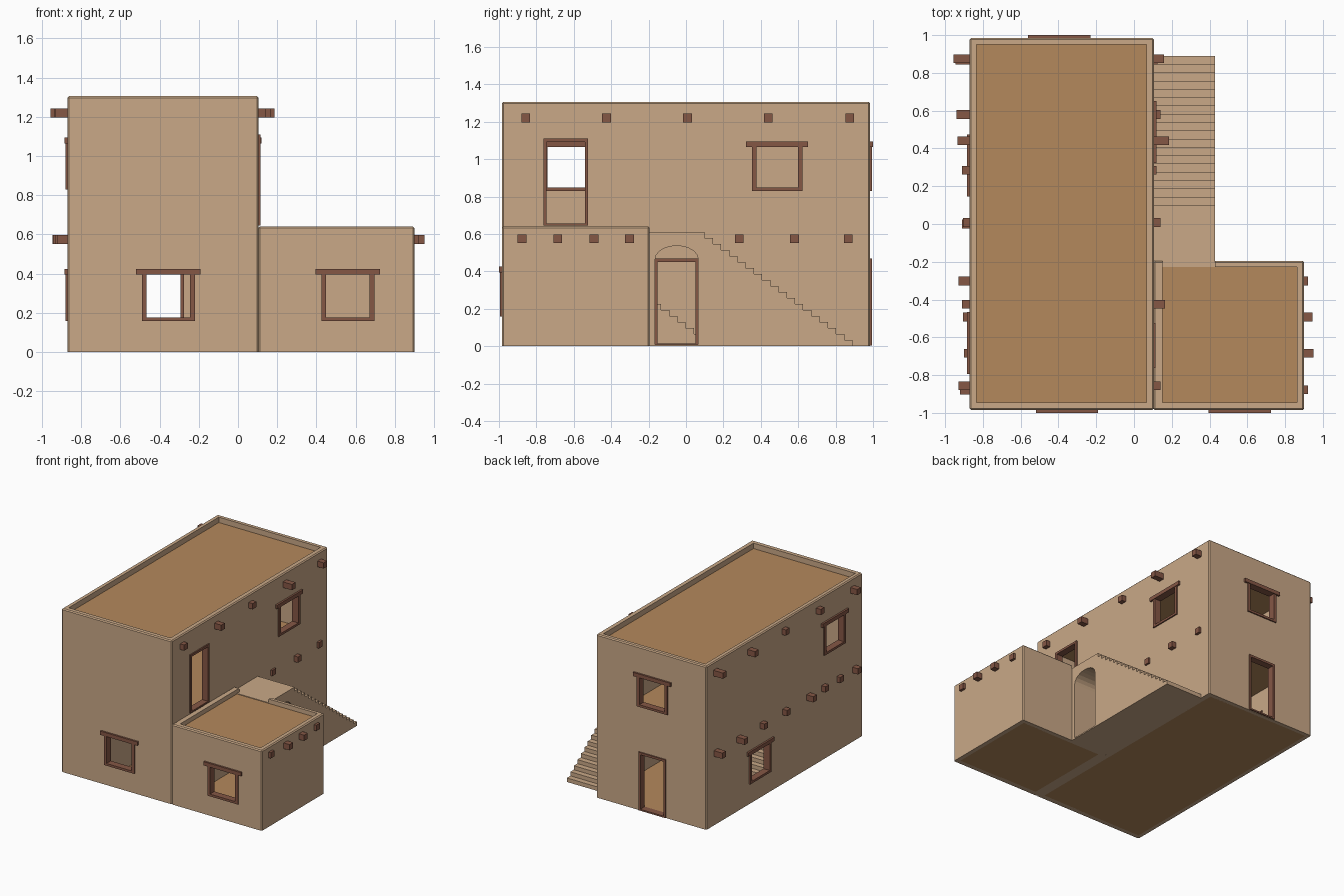
import bpy, bmesh, math

if "Cube" in bpy.data.objects:
    bpy.data.objects.remove(bpy.data.objects["Cube"])


def material(name, rgb):
    m = bpy.data.materials.new(name)
    m.diffuse_color = (*rgb, 1)
    m.use_nodes = True
    m.node_tree.nodes["Principled BSDF"].inputs["Base Color"].default_value = m.diffuse_color
    return m


PLASTER = material("plaster", (0.585, 0.393, 0.243))
EARTH = material("packed_earth", (0.456, 0.246, 0.107))
WOOD = material("wood", (0.235, 0.095, 0.06))


def finish(name, bm, mat):
    bmesh.ops.recalc_face_normals(bm, faces=bm.faces)
    me = bpy.data.meshes.new(name)
    bm.to_mesh(me)
    bm.free()
    ob = bpy.data.objects.new(name, me)
    bpy.context.collection.objects.link(ob)
    if mat:
        me.materials.append(mat)
    return ob


def box(name, lo, hi, mat=None, chamfer=0):
    bm = bmesh.new()
    bmesh.ops.create_cube(bm, size=1)
    for v in bm.verts:
        v.co = [lo[i] if v.co[i] < 0 else hi[i] for i in range(3)]
    if chamfer:
        # leave the ground edges square
        edges = [e for e in bm.edges if any(v.co.z > lo[2] + 1e-4 for v in e.verts)]
        bmesh.ops.bevel(bm, geom=edges, offset=chamfer, segments=1, affect='EDGES')
    return finish(name, bm, mat)


def prism(name, profile, x0, x1, mat=None):
    """Extrude a (y, z) outline along x."""
    bm = bmesh.new()
    face = bm.faces.new([bm.verts.new((x0, y, z)) for y, z in profile])
    ext = bmesh.ops.extrude_face_region(bm, geom=[face])
    for v in ext["geom"]:
        if isinstance(v, bmesh.types.BMVert):
            v.co.x = x1
    return finish(name, bm, mat)


def cut(ob, cutter):
    cutter.hide_render = True
    mod = ob.modifiers.new("cut", 'BOOLEAN')
    mod.operation, mod.solver, mod.object = 'DIFFERENCE', 'EXACT', cutter
    bpy.context.view_layer.objects.active = ob
    bpy.ops.object.modifier_apply(modifier=mod.name)
    bpy.data.objects.remove(cutter, do_unlink=True)


# Wall shells
L, R, F, B = -0.87, 0.105, -0.985, 0.985
main = box("main_walls", (L, F, 0), (R, B, 1.305), PLASTER, 0.008)
cut(main, box("c", (-0.835, -0.945, -1), (0.065, 0.95, 2)))
wing = box("wing_walls", (R - 0.002, F, 0), (0.9, -0.195, 0.64), PLASTER, 0.008)
cut(wing, box("c", (0.15, -0.945, -1), (0.862, -0.228, 2)))
cut(wing, box("c", (0.15, -0.3, 0.61), (0.43, -0.1, 1)))

# Floors and roofs
box("main_ground_floor", (-0.84, -0.95, 0), (0.07, 0.955, 0.012), EARTH)
upper = box("upper_floor", (-0.84, -0.95, 0.6), (0.07, 0.955, 0.62), EARTH)
cut(upper, box("c", (-0.83, -0.66, 0.5), (-0.51, -0.12, 0.7)))
box("main_roof", (-0.84, -0.95, 1.24), (0.07, 0.955, 1.262), EARTH)
box("wing_ground_floor", (0.145, -0.95, 0), (0.867, -0.224, 0.012), EARTH)
box("wing_roof", (0.145, -0.95, 0.585), (0.867, -0.224, 0.605), EARTH)


# Stairs: landing followed by 18 treads going down towards the back
def stair(name, y_landing, y_top, x0, x1):
    n, depth, rise = 18, 0.79 / 18, 0.61 / 19
    pts = [(y_landing, 0), (y_landing, 0.61), (y_top, 0.61)]
    for i in range(1, n + 1):
        z = 0.61 - i * rise
        pts += [(y_top + (i - 1) * depth, z), (y_top + i * depth, z)]
    pts.append((y_top + n * depth, 0))
    return prism(name, pts, x0, x1, PLASTER)


outer = stair("outer_stairs", -0.197, 0.1, R - 0.002, 0.43)
stair("inner_stairs", -0.95, -0.66, -0.836, -0.51)

# Arched passage under the landing
arch = [(-0.165, 0.01), (0.065, 0.01)]
arch += [(-0.05 + 0.115 * math.cos(a), 0.465 + 0.072 * math.sin(a))
         for a in [math.pi * i / 10 for i in range(11)]]
cut(outer, prism("c", arch, 0.05, 0.5))


# Openings: each wall gives axis along the wall, outer plane and outward sign
WALLS = {"front": (0, F, -1), "back": (0, B, 1), "left": (1, L, -1), "right": (1, R, 1)}


def wall_box(name, wall, u0, u1, z0, z1, inner, outer_, mat=None):
    axis, plane, s = WALLS[wall]
    d = sorted((plane - s * inner, plane + s * outer_))
    if axis == 0:
        return box(name, (u0, d[0], z0), (u1, d[1], z1), mat)
    return box(name, (d[0], u0, z0), (d[1], u1, z1), mat)


def opening(wall, u, z, door=False, shell=main):
    w, h, t = (0.12, 0.465, 0.018) if door else (0.135, 0.26, 0.024)
    kind = wall + ("_door" if door else "_window")
    cut(shell, wall_box("c", wall, u - w + 0.005, u + w - 0.005,
                        z + 0.005, z + h - 0.005, 0.09, 0.05))
    frame = wall_box(kind + "_frame", wall, u - w, u + w, z, z + h, 0.045, 0.01, WOOD)
    sill = 0.012 if door else 0.018
    cut(frame, wall_box("c", wall, u - w + t, u + w - t, z + sill, z + h - t, 0.09, 0.05))
    if not door:
        wall_box(kind + "_lintel", wall, u - 0.165, u + 0.165,
                 z + 0.235, z + 0.265, 0.045, 0.015, WOOD)


opening("front", -0.355, 0.16)
opening("front", 0.56, 0.16, shell=wing)
opening("right", 0.487, 0.83)
opening("back", -0.395, 0.83)
opening("left", -0.63, 0.83)
opening("left", 0.31, 0.16)
opening("back", -0.395, 0.003, door=True)
opening("right", -0.05, 0.003, door=True)
opening("right", -0.643, 0.645, door=True)


# Projecting roof beams: (y, tip x)
def beams(name, z, base, tips):
    for y, tip in tips:
        a, b = sorted((base, tip))
        box(name, (a, y - 0.023, z - 0.023), (b, y + 0.023, z + 0.023), WOOD)


beams("upper_right_beam", 1.22, 0.06, [(-0.857, 0.14), (-0.425, 0.165), (0.008, 0.14),
                                       (0.44, 0.185), (0.875, 0.16)])
beams("upper_left_beam", 1.22, -0.83, [(-0.857, -0.93), (-0.425, -0.91), (0.008, -0.905),
                                       (0.44, -0.935), (0.875, -0.955)])
beams("lower_right_beam", 0.575, 0.06, [(0.285, 0.12), (0.58, 0.14), (0.868, 0.125)])
beams("lower_left_beam", 0.575, -0.83, [(-0.88, -0.92), (-0.685, -0.9), (-0.492, -0.905),
                                        (-0.302, -0.93), (0.0, -0.91), (0.285, -0.91),
                                        (0.58, -0.94), (0.868, -0.945)])
beams("wing_beam", 0.575, 0.86, [(-0.877, 0.92), (-0.685, 0.95), (-0.492, 0.945),
                                 (-0.302, 0.92)])
